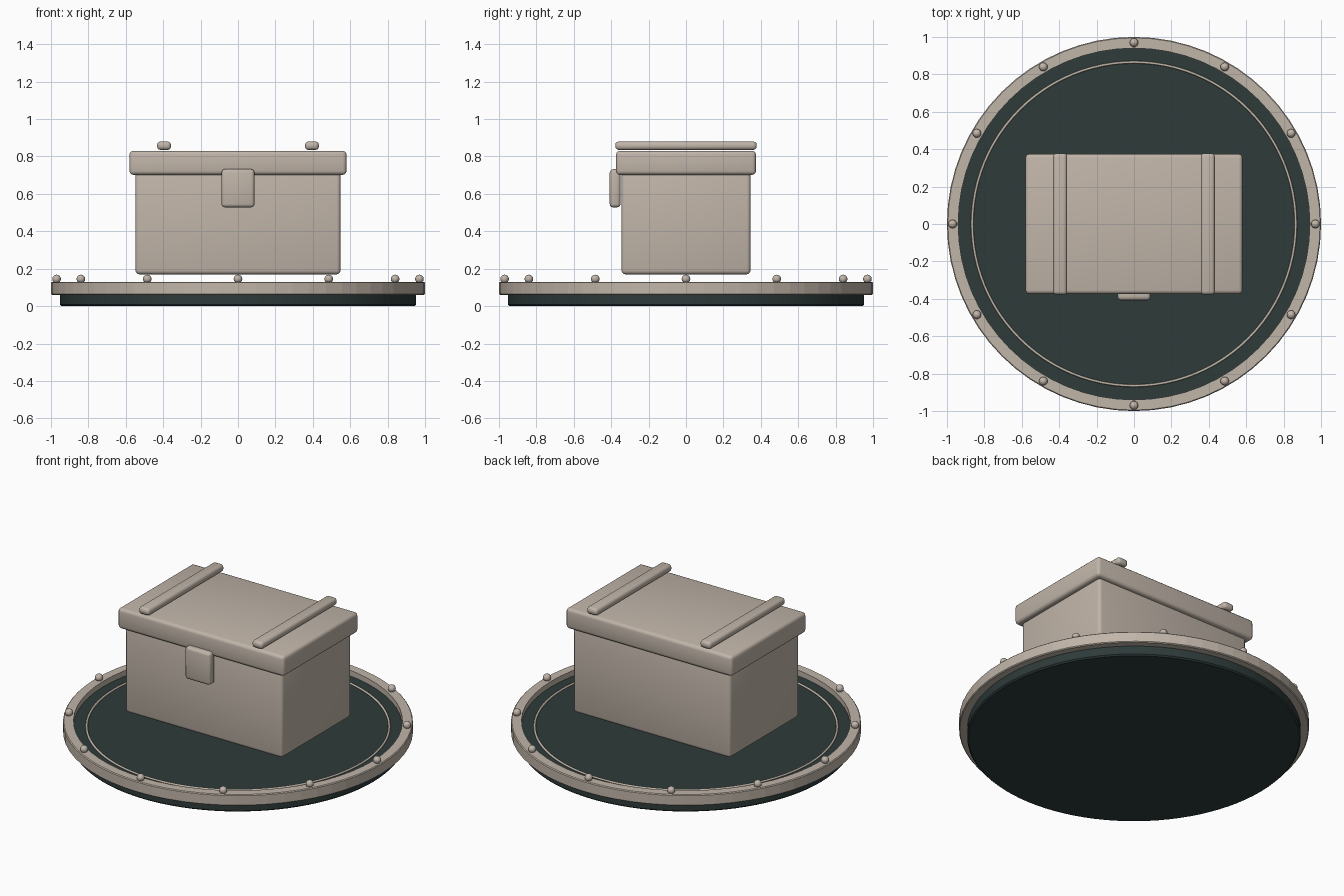
import bpy
import bmesh
import math

if "Cube" in bpy.data.objects:
    bpy.data.objects.remove(bpy.data.objects["Cube"])


def material(name, rgb):
    m = bpy.data.materials.new(name)
    m.diffuse_color = (*rgb, 1)
    m.use_nodes = True
    m.node_tree.nodes["Principled BSDF"].inputs["Base Color"].default_value = m.diffuse_color
    return m


BEIGE = material("warm beige", (0.53, 0.46, 0.395))
TEAL = material("dark teal", (0.027, 0.043, 0.042))


def finish(name, bm, mat, location=(0, 0, 0), angle=20):
    bmesh.ops.recalc_face_normals(bm, faces=bm.faces)
    mesh = bpy.data.meshes.new(name)
    bm.to_mesh(mesh)
    bm.free()
    mesh.materials.append(mat)
    ob = bpy.data.objects.new(name, mesh)
    ob.location = location
    bpy.context.collection.objects.link(ob)
    bpy.ops.object.select_all(action="DESELECT")
    ob.select_set(True)
    bpy.context.view_layer.objects.active = ob
    if angle:
        bpy.ops.object.shade_smooth_by_angle(angle=math.radians(angle))
    return ob


def box(name, low, high, bevel):
    """Rounded box between two corners."""
    bm = bmesh.new()
    bmesh.ops.create_cube(bm, size=1)
    size = [b - a for a, b in zip(low, high)]
    bmesh.ops.scale(bm, vec=size, verts=bm.verts)
    bmesh.ops.bevel(bm, geom=bm.edges[:], offset=bevel, segments=3,
                    profile=0.5, affect="EDGES")
    mid = [(a + b) / 2 for a, b in zip(low, high)]
    return finish(name, bm, BEIGE, mid, 35)


def lathe(name, profile, mat, closed, segments=64, angle=0):
    """Spin an (r, z) profile around the z axis."""
    bm = bmesh.new()
    rings = []
    for i in range(segments):
        a = 2 * math.pi * i / segments
        rings.append([bm.verts.new((r * math.cos(a), r * math.sin(a), z))
                      for r, z in profile])
    n = len(profile)
    for i in range(segments):
        p, q = rings[i], rings[(i + 1) % segments]
        for j in range(n if closed else n - 1):
            k = (j + 1) % n
            bm.faces.new((p[j], q[j], q[k], p[k]))
    if not closed:
        bm.faces.new([r[0] for r in rings])
        bm.faces.new([r[-1] for r in rings])
    return finish(name, bm, mat, angle=angle)


# Round base with a raised rim and a thin inlaid ring
lathe("base_disc", [(0.945, 0), (0.953, 0.008), (0.953, 0.095)],
      TEAL, False, 96, 30)
lathe("base_rim", [(0.94, 0.06), (0.995, 0.06), (1.0, 0.065), (1.0, 0.125),
                   (0.995, 0.13), (0.94, 0.13)], BEIGE, True)
lathe("inlay_ring", [(0.865 + 0.007 * math.cos(t * math.pi / 4),
                      0.097 + 0.007 * math.sin(t * math.pi / 4))
                     for t in range(8)], BEIGE, True, 96, 60)

# Rivets around the rim
for i in range(12):
    a = i * math.pi / 6
    bm = bmesh.new()
    bmesh.ops.create_uvsphere(bm, u_segments=16, v_segments=10, radius=0.023)
    finish(f"rivet_{i + 1}", bm, BEIGE,
           (0.97 * math.cos(a), 0.97 * math.sin(a), 0.145), 60)

# Chest
box("chest_body", (-0.548, -0.345, 0.17), (0.548, 0.345, 0.72), 0.02)
box("chest_lid", (-0.58, -0.374, 0.702), (0.58, 0.374, 0.83), 0.02)
box("latch", (-0.088, -0.408, 0.528), (0.088, -0.35, 0.732), 0.018)

# Straps across the lid
for side, x in (("left", -0.395), ("right", 0.395)):
    box(f"strap_{side}", (x - 0.037, -0.378, 0.835),
        (x + 0.037, 0.378, 0.88), 0.018)
